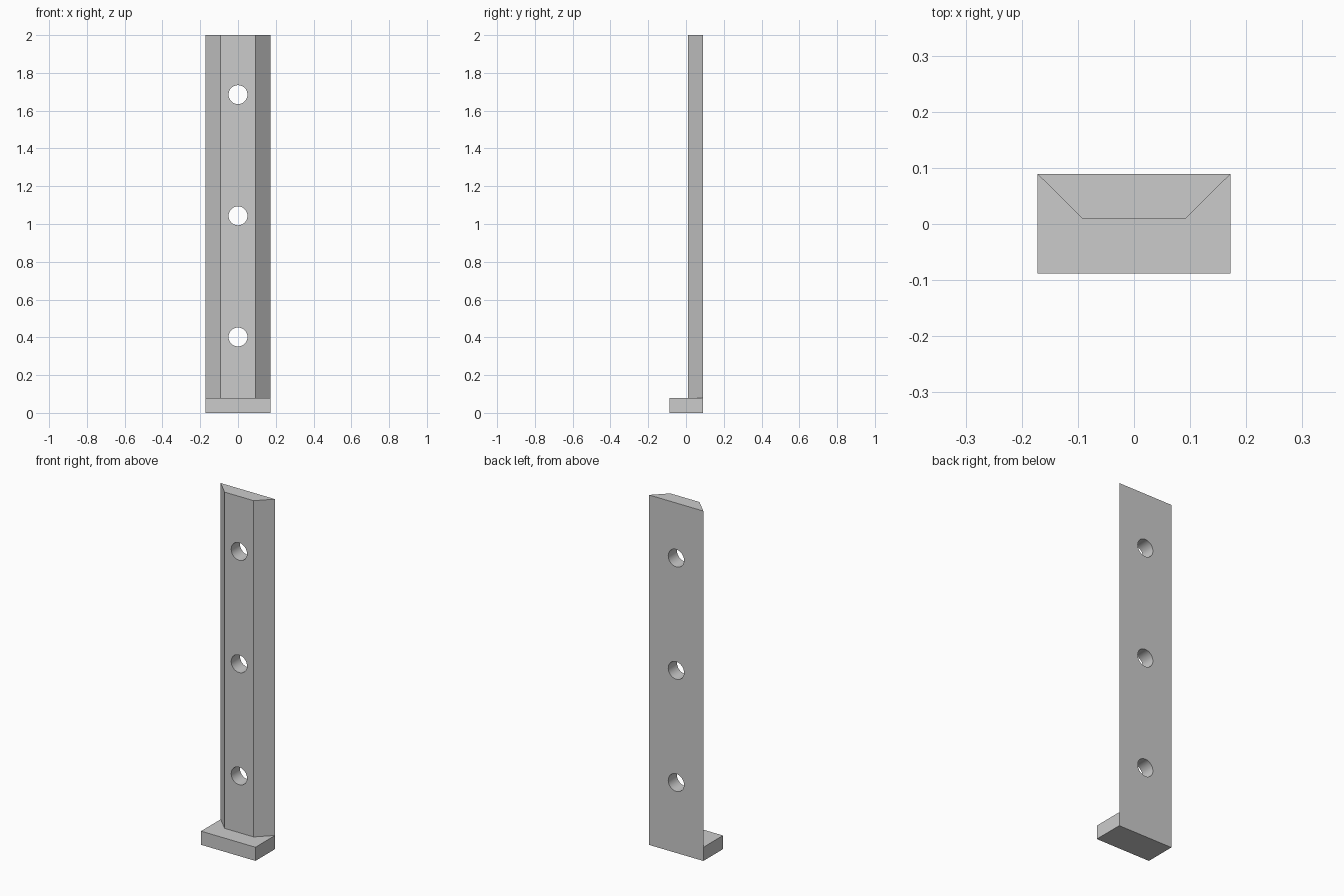
import bpy, bmesh, math

if "Cube" in bpy.data.objects:
    bpy.data.objects.remove(bpy.data.objects["Cube"], do_unlink=True)

HALF_W, FACE_W = 0.172, 0.092
FRONT, FACE, BACK = -0.088, 0.01, 0.089
FOOT_H, HEIGHT = 0.078, 2.0
HOLES, HOLE_R = (0.402, 1.043, 1.685), 0.05

grey = bpy.data.materials.new("plain grey")
grey.use_nodes = True
colour = (0.6, 0.6, 0.6, 1)
grey.diffuse_color = colour
grey.node_tree.nodes["Principled BSDF"].inputs["Base Color"].default_value = colour


def finish(name, bm):
    bmesh.ops.recalc_face_normals(bm, faces=bm.faces)
    mesh = bpy.data.meshes.new(name)
    bm.to_mesh(mesh)
    bm.free()
    mesh.materials.append(grey)
    obj = bpy.data.objects.new(name, mesh)
    bpy.context.collection.objects.link(obj)
    return obj


def prism(name, outline, z0, z1):
    bm = bmesh.new()
    base = bm.faces.new([bm.verts.new((x, y, z0)) for x, y in outline])
    top = bmesh.ops.extrude_face_region(bm, geom=[base], use_keep_orig=True)["geom"]
    bmesh.ops.translate(bm, vec=(0, 0, z1 - z0),
                        verts=[v for v in top if isinstance(v, bmesh.types.BMVert)])
    return finish(name, bm)


def combine(target, tool, operation):
    mod = target.modifiers.new(tool.name, "BOOLEAN")
    mod.operation, mod.object, mod.solver = operation, tool, "EXACT"
    bpy.context.view_layer.objects.active = target
    bpy.ops.object.modifier_apply(modifier=mod.name)
    bpy.data.objects.remove(tool, do_unlink=True)


# Upright rail with chamfered front corners, joined to the foot block
rail = prism("drilled_rail_with_foot", [(-HALF_W, BACK), (-FACE_W, FACE),
                                        (FACE_W, FACE), (HALF_W, BACK)], 0, HEIGHT)
foot = prism("foot", [(-HALF_W, BACK), (-HALF_W, FRONT),
                      (HALF_W, FRONT), (HALF_W, BACK)], 0, FOOT_H)
combine(rail, foot, "UNION")

# Round through holes
for z in HOLES:
    bpy.ops.mesh.primitive_cylinder_add(vertices=48, radius=HOLE_R, depth=1,
                                        location=(0, 0, z), rotation=(math.pi / 2, 0, 0))
    drill = bpy.context.object
    drill.name = "drill"
    drill.data.materials.append(grey)
    combine(rail, drill, "DIFFERENCE")

# Smooth hole walls, sharp corners
bpy.ops.object.select_all(action="DESELECT")
rail.select_set(True)
bpy.context.view_layer.objects.active = rail
bpy.ops.object.shade_smooth_by_angle(angle=math.radians(30))
